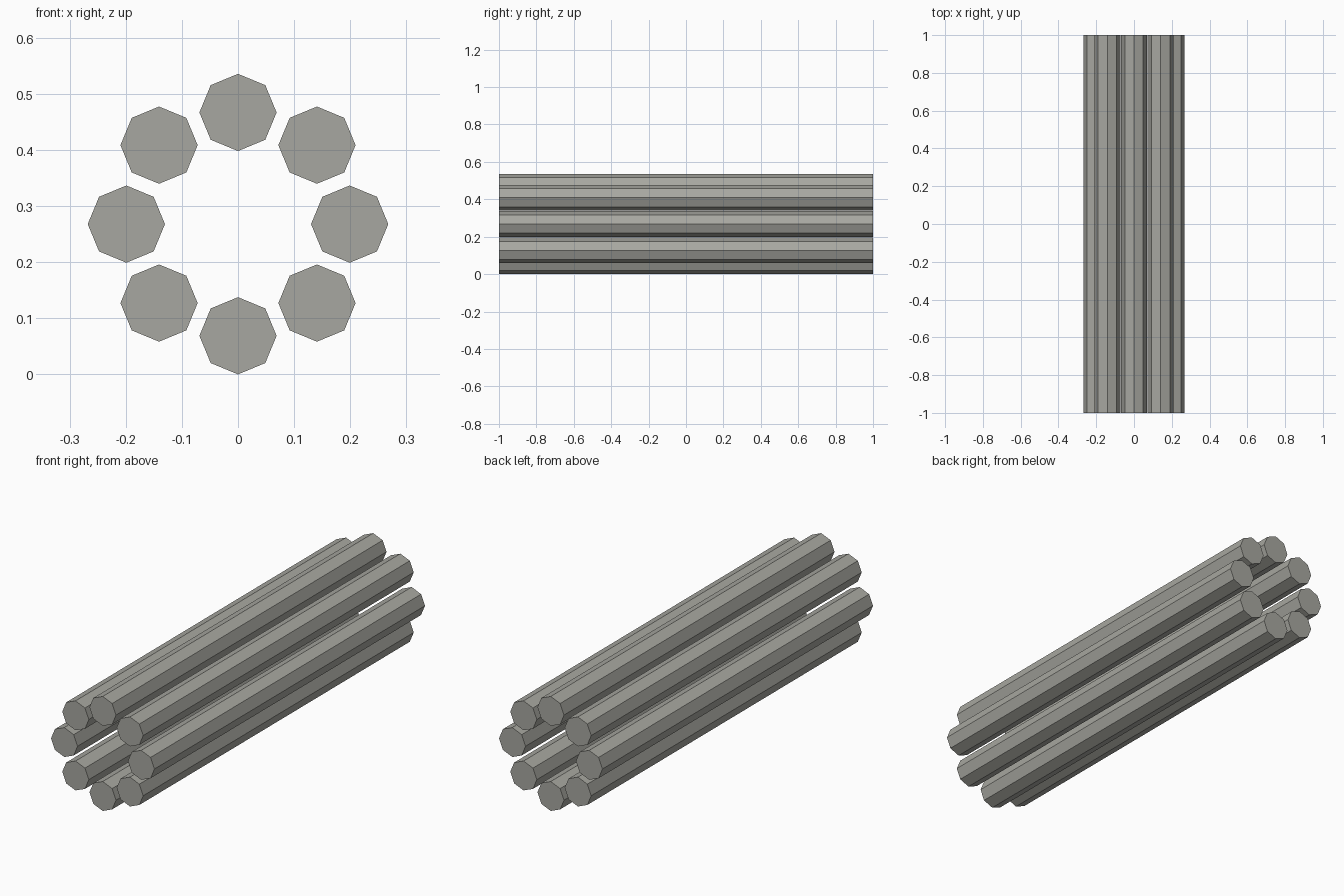
import bpy
import math

if "Cube" in bpy.data.objects:
    bpy.data.objects.remove(bpy.data.objects["Cube"])

COUNT = 8            # rods in the ring
ROD_RADIUS = 0.0688
RING_RADIUS = 0.199
LENGTH = 2.0
CENTRE_Z = RING_RADIUS + ROD_RADIUS

# Dark warm grey for the rods
grey = bpy.data.materials.new("dark_grey")
grey.diffuse_color = (0.39, 0.39, 0.355, 1)
grey.use_nodes = True
grey.node_tree.nodes["Principled BSDF"].inputs["Base Color"].default_value = grey.diffuse_color

# Octagonal rods lying along y, arranged in a ring
for i in range(COUNT):
    a = 2 * math.pi * i / COUNT
    bpy.ops.mesh.primitive_cylinder_add(
        vertices=8, radius=ROD_RADIUS, depth=LENGTH,
        location=(RING_RADIUS * math.cos(a), 0, CENTRE_Z + RING_RADIUS * math.sin(a)),
        rotation=(math.pi / 2, 0, 0))
    rod = bpy.context.object
    rod.name = f"rod_{i + 1}"
    rod.data.materials.append(grey)
